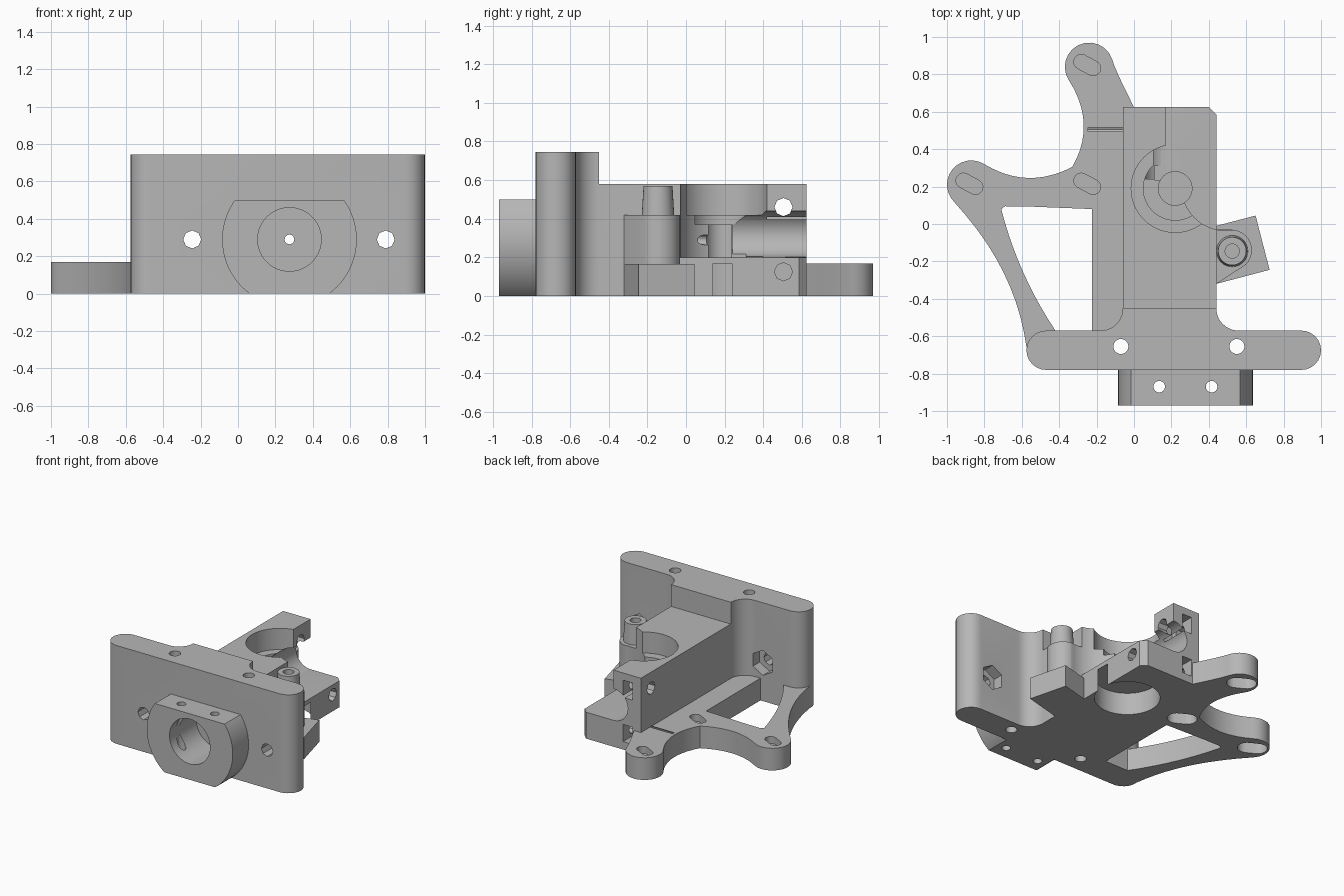
import bpy, bmesh
from math import pi, sin, cos, radians
from mathutils import Matrix, Vector

cube = bpy.data.objects.get("Cube")
if cube:
    bpy.data.objects.remove(cube, do_unlink=True)

grey = bpy.data.materials.new("plain grey")
grey.use_nodes = True
grey.diffuse_color = (0.47, 0.47, 0.47, 1)
grey.node_tree.nodes["Principled BSDF"].inputs["Base Color"].default_value = (0.47, 0.47, 0.47, 1)


def add_object(name, bm):
    bmesh.ops.recalc_face_normals(bm, faces=bm.faces)
    mesh = bpy.data.meshes.new(name)
    bm.to_mesh(mesh)
    bm.free()
    mesh.materials.append(grey)
    ob = bpy.data.objects.new(name, mesh)
    bpy.context.scene.collection.objects.link(ob)
    return ob


def prism(name, outline, z0, z1):
    bm = bmesh.new()
    face = bm.faces.new([bm.verts.new((x, y, z0)) for x, y in outline])
    top = bmesh.ops.extrude_face_region(bm, geom=[face])["geom"]
    verts = [v for v in top if isinstance(v, bmesh.types.BMVert)]
    bmesh.ops.translate(bm, verts=verts, vec=(0, 0, z1 - z0))
    return add_object(name, bm)


def box(name, x0, x1, y0, y1, z0, z1):
    return prism(name, [(x0, y0), (x1, y0), (x1, y1), (x0, y1)], z0, z1)


def rod(name, start, end, r, sides=48, r2=None):
    a, b = Vector(start), Vector(end)
    turn = (b - a).to_track_quat('Z', 'Y').to_matrix().to_4x4()
    bm = bmesh.new()
    bmesh.ops.create_cone(bm, cap_ends=True, segments=sides, radius1=r,
                          radius2=r if r2 is None else r2, depth=(b - a).length,
                          matrix=Matrix.Translation((a + b) / 2) @ turn)
    return add_object(name, bm)


def arc(cx, cy, r, a0, a1, n=12):
    angles = [radians(a0 + (a1 - a0) * i / n) for i in range(n + 1)]
    return [(cx + r * cos(a), cy + r * sin(a)) for a in angles]


def bend(p, q, s, n=10):
    """Quadratic curve from p to s, pulled towards q; end points left out."""
    ts = [i / n for i in range(1, n)]
    return [tuple((1 - t) ** 2 * p[k] + 2 * t * (1 - t) * q[k] + t * t * s[k]
                  for k in (0, 1)) for t in ts]


def slot(name, x, y, half, r, z0, z1):
    pts = arc(half, 0, r, -90, 90) + arc(-half, 0, r, 90, 270)
    c, s = cos(radians(-28)), sin(radians(-28))
    return prism(name, [(x + c * u - s * v, y + s * u + c * v) for u, v in pts], z0, z1)


def combine(target, others, operation):
    """Apply the booleans and remove the used pieces."""
    for other in others:
        mod = target.modifiers.new("join", 'BOOLEAN')
        mod.object = other
        mod.operation = operation
        mod.solver = 'EXACT'
        other.hide_render = True
    deps = bpy.context.evaluated_depsgraph_get()
    mesh = bpy.data.meshes.new_from_object(target.evaluated_get(deps))
    target.modifiers.clear()
    target.data = mesh
    for other in others:
        bpy.data.objects.remove(other, do_unlink=True)


# Mounting plate with round ends and fillets running into the body
plate = prism("mounting_plate",
              arc(-0.47, -0.675, 0.105, 90, 270) + arc(0.895, -0.675, 0.105, -90, 90)
              + arc(0.56, -0.45, 0.12, 270, 180) + arc(-0.18, -0.45, 0.12, 0, -90),
              0, 0.745)

# Main body with one chamfered corner
body = prism("main_body", [(-0.06, -0.6), (0.44, -0.6), (0.44, 0.585),
                           (0.40, 0.625), (-0.06, 0.625)], 0, 0.58)

# Motor bracket: arms with round ends and a triangular opening
arm_a, arm_b = (-0.345, 0.765), (-0.33, 0.305)
arm_c, arm_d = (-0.80, 0.32), (-0.96, 0.115)
bracket = prism("motor_bracket",
                [(0.1, 0.6), (0.1, -0.6), (-0.4, -0.6), (-0.575, -0.66)]
                + bend((-0.575, -0.66), (-0.63, -0.24), arm_d)
                + arc(-0.87, 0.21, 0.13, 226, 57)
                + bend(arm_c, (-0.57, 0.18), arm_b) + [arm_b]
                + bend(arm_b, (-0.2, 0.53), arm_a)
                + arc(-0.24, 0.84, 0.13, 216, 17)
                + bend((-0.116, 0.878), (-0.095, 0.81), (0, 0.625)) + [(0, 0.622)], 0, 0.168)
tri_a, tri_b = (-0.42, -0.57), (-0.71, 0.08)
opening = prism("opening", [(-0.225, 0.08), (-0.225, -0.57), tri_a]
                + bend(tri_a, (-0.62, -0.27), tri_b)
                + [tri_b, (-0.69, 0.095), (-0.55, 0.093)], -0.1, 0.3)
combine(bracket, [opening], 'DIFFERENCE')

# Idler hinge: tilted foot, round lug and pin
foot = prism("hinge_foot", [(0.4, -0.331), (0.44, -0.32), (0.725, -0.245),
                            (0.65, 0.045), (0.44, -0.01), (0.4, -0.02)], 0, 0.165)
lug = prism("hinge_lug", [(0.4, -0.345), (0.44, -0.32)]
            + arc(0.52, -0.14, 0.11, -45, 90) + [(0.4, -0.03)], 0.12, 0.42)
pin = rod("hinge_pin", (0.525, -0.145, 0.4), (0.525, -0.145, 0.57), 0.085, 32, 0.075)

# Hot end socket: disc with flat top and bottom
socket = rod("hot_end_socket", (0.275, -0.97, 0.29), (0.275, -0.7, 0.29), 0.36, 64)
combine(socket, [box("trim_top", -1, 1, -2, 0, 0.5, 1),
                 box("trim_bottom", -1, 1, -2, 0, -1, 0)], 'DIFFERENCE')

combine(body, [plate, bracket, foot, lug, pin, socket], 'UNION')
body.name = "extruder_body"

# Drive gear and bearing seats, idler recess
cuts = [
    rod("upper_bearing", (0.22, 0.19, 0.42), (0.22, 0.19, 0.9), 0.235, 64),
    rod("bearing_relief", (0.22, 0.19, 0.37), (0.22, 0.19, 0.5), 0.17),
    rod("gear_bore", (0.22, 0.19, 0.185), (0.22, 0.19, 0.5), 0.09, 32),
    rod("lower_bearing", (0.22, 0.19, -0.1), (0.22, 0.19, 0.168), 0.2256, 64),
    rod("idler_recess", (0.49, 0.2, 0.2), (0.49, 0.2, 0.9), 0.235, 64),
    box("side_opening", 0.17, 0.8, 0.235, 0.9, 0.2, 0.9),
    box("gear_clearance", 0.11, 0.3, 0.235, 0.31, 0.2, 0.9),
    box("gear_step", 0.145, 0.3, 0.3, 0.4, 0.2, 0.9),
    rod("idler_channel", (0.17, 0.24, 0.32), (0.17, 0.9, 0.32), 0.12),
]

# Hot end bore, filament path and retaining screws
cuts += [rod("hot_end_bore", (0.275, -1.2, 0.29), (0.275, -0.65, 0.29), 0.17),
         rod("filament_path", (0.275, -0.8, 0.29), (0.275, 0.9, 0.29), 0.026, 16)]
cuts += [rod("retaining_screw", (x, -0.87, -0.1), (x, -0.87, 0.9), 0.031, 16)
         for x in (0.135, 0.415)]

# Plate bolts with hexagonal nut traps, and vertical bolts
for x in (-0.245, 0.79):
    cuts += [rod("plate_bolt", (x, -1, 0.29), (x, -0.5, 0.29), 0.048, 8),
             rod("nut_trap", (x, -0.65, 0.29), (x, -0.5, 0.29), 0.095, 6)]
cuts += [rod("vertical_bolt", (x, -0.655, -0.1), (x, -0.655, 0.9), 0.04, 24)
         for x in (-0.07, 0.55)]

# Idler tension bolts with nut pockets from the back
for z, x0 in ((0.46, -0.15), (0.125, -0.247)):
    cuts += [rod("tension_bolt", (x0, 0.505, z), (0.7, 0.505, z), 0.047, 8),
             box("nut_pocket", 0.01, 0.09, 0.42, 0.8, z - 0.065, z + 0.065)]

# Motor screw slots, wider on the underside, and the hinge hole
for x, y in ((-0.25, 0.85), (-0.88, 0.215), (-0.25, 0.215)):
    cuts += [slot("screw_slot", x, y, 0.036, 0.04, 0.115, 0.3),
             slot("screw_head_slot", x, y, 0.036, 0.068, -0.1, 0.1)]
cuts.append(rod("hinge_hole", (0.525, -0.145, 0.1), (0.525, -0.145, 0.9), 0.038, 24))

combine(body, cuts, 'DIFFERENCE')

# Smooth the round walls, keep edges sharp
bpy.ops.object.select_all(action='DESELECT')
body.select_set(True)
bpy.context.view_layer.objects.active = body
bpy.ops.object.shade_smooth_by_angle(angle=radians(30))
